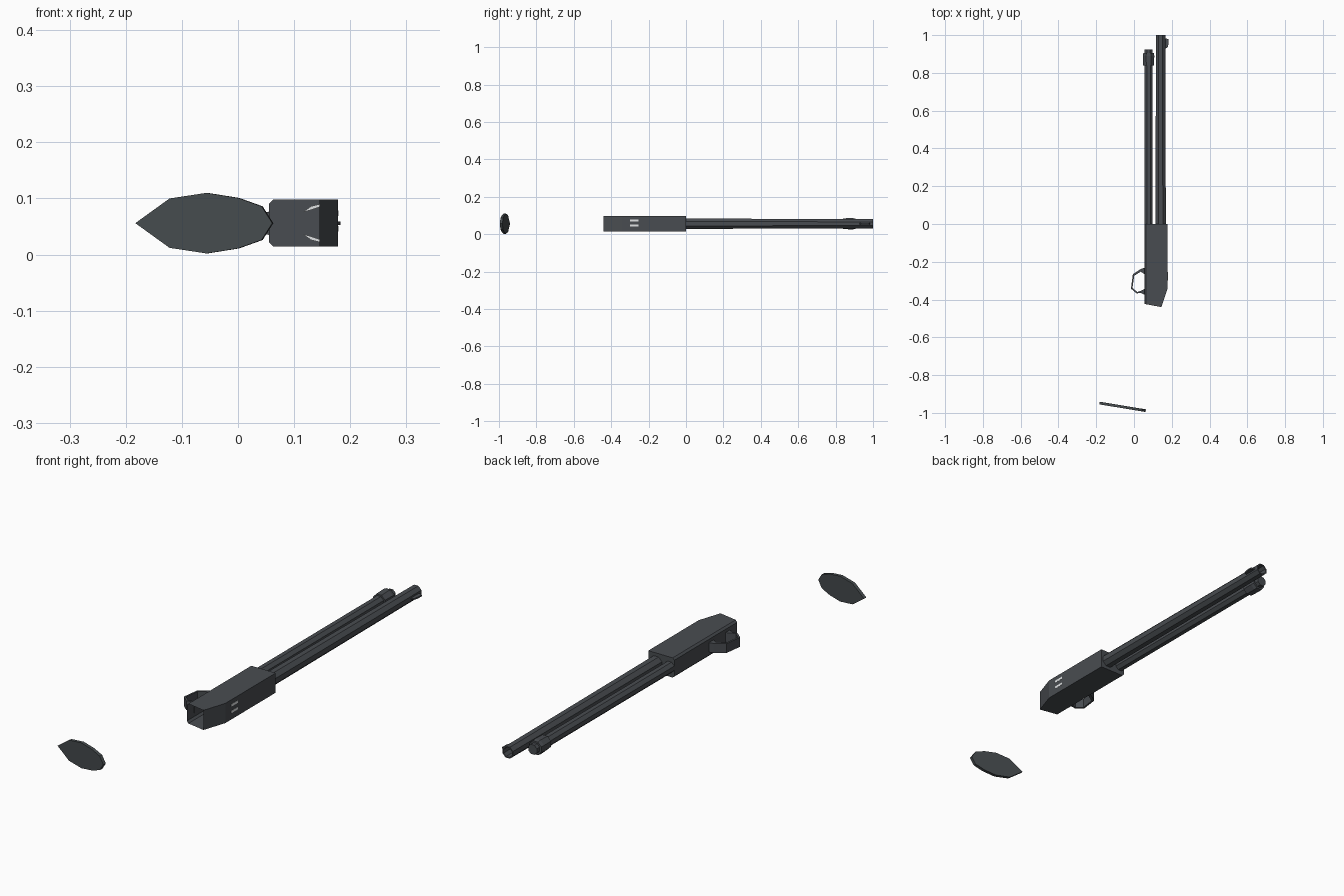
import bpy, bmesh, math
from mathutils import Vector

if "Cube" in bpy.data.objects:
    bpy.data.objects.remove(bpy.data.objects["Cube"])

ZC = 0.056  # mid height of the gun lying on its side


def material(name, rgb):
    m = bpy.data.materials.new(name)
    m.diffuse_color = (*rgb, 1)
    m.use_nodes = True
    m.node_tree.nodes["Principled BSDF"].inputs["Base Color"].default_value = m.diffuse_color
    return m


STEEL = material("gunmetal", (0.066, 0.073, 0.082))
RUBBER = material("dark rubber", (0.060, 0.070, 0.075))
LIGHT = material("pale metal", (0.75, 0.77, 0.78))


def finish(name, bm, mat):
    bmesh.ops.recalc_face_normals(bm, faces=bm.faces)
    me = bpy.data.meshes.new(name)
    bm.to_mesh(me)
    bm.free()
    me.materials.append(mat)
    ob = bpy.data.objects.new(name, me)
    bpy.context.collection.objects.link(ob)
    return ob


def prism(name, pts, direction, mat):
    """Extrude a closed outline of 3D points along a direction."""
    bm = bmesh.new()
    f = bm.faces.new([bm.verts.new(p) for p in pts])
    r = bmesh.ops.extrude_face_region(bm, geom=[f])
    bmesh.ops.translate(bm, vec=Vector(direction),
                        verts=[v for v in r["geom"] if isinstance(v, bmesh.types.BMVert)])
    return finish(name, bm, mat)


def lathe(name, x, rings, mat, sides=8):
    """Tube along y from (y, radius) rings; radius 0 closes the end."""
    bm = bmesh.new()
    loops = []
    for y, r in rings:
        loops.append([bm.verts.new((x + r * math.cos(a), y, ZC + r * math.sin(a)))
                      for a in (math.tau * (i + 0.5) / sides for i in range(sides))])
    for a, b in zip(loops, loops[1:]):
        for i in range(sides):
            j = (i + 1) % sides
            bm.faces.new((a[i], a[j], b[j], b[i]))
    bmesh.ops.remove_doubles(bm, verts=bm.verts, dist=1e-5)
    return finish(name, bm, mat)


# Receiver: side outline extruded sideways, edges eased, rear left open
outline = [(0.055, 0.0), (0.178, 0.0), (0.178, -0.34), (0.145, -0.44), (0.055, -0.423)]
receiver = prism("receiver", [(x, y, 0.014) for x, y in outline], (0, 0, 0.084), STEEL)
bm = bmesh.new()
bm.from_mesh(receiver.data)
long_edges = [e for e in bm.edges
              if all(abs(v.co.x - 0.055) < 1e-4 for v in e.verts)
              and abs(e.verts[0].co.y - e.verts[1].co.y) > 0.1]
bmesh.ops.bevel(bm, geom=long_edges, offset=0.008, segments=1, affect='EDGES')
bm.normal_update()
rear = [f for f in bm.faces if f.normal.y < -0.8]
bmesh.ops.delete(bm, geom=rear, context='FACES')
bm.to_mesh(receiver.data)
bm.free()

# Loading port slits, and the pale guides behind them
for s, tag in ((1, "upper"), (-1, "lower")):
    z = ZC + 0.004 + s * 0.014
    prism(tag + "_port_slit",
          [(0.1745, -0.30, z - 0.005), (0.1745, -0.255, z - 0.005),
           (0.1745, -0.255, z + 0.005), (0.1745, -0.30, z + 0.005)], (0.0045, 0, 0), LIGHT)
    prism(tag + "_port_guide",
          [(0.115, -0.26, ZC + s * 0.019), (0.130, -0.26, ZC + s * 0.030),
           (0.146, -0.26, ZC + s * 0.034), (0.146, -0.26, ZC + s * 0.029),
           (0.128, -0.26, ZC + s * 0.023)], (0, -0.02, 0), LIGHT)

# Barrel with hollow muzzle, rib strip and front sight
lathe("barrel", 0.141, [(0, 0.030), (0.99, 0.0265), (1.0, 0.0265), (1.0, 0.021),
                        (0.80, 0.021), (0.80, 0)], STEEL)
prism("front_sight", [(0.160, 0.925, ZC - 0.003), (0.178, 0.935, ZC - 0.003),
                      (0.183, 0.955, ZC - 0.003), (0.183, 0.978, ZC - 0.003),
                      (0.160, 0.985, ZC - 0.003)], (0, 0, 0.006), STEEL)

# Magazine tube and its cap
lathe("magazine_tube", 0.077, [(0, 0.024), (0.86, 0.024)], STEEL)
lathe("magazine_cap", 0.077, [(0.84, 0), (0.84, 0.031), (0.89, 0.033), (0.905, 0.030),
                              (0.905, 0.022), (0.924, 0.022), (0.924, 0)], STEEL)

# Trigger guard: thin strap between inner and outer path
outer = [(0.056, -0.232), (0.036, -0.238), (-0.006, -0.266), (-0.016, -0.342),
         (0.014, -0.368), (0.034, -0.364), (0.056, -0.374)]
inner = [(0.056, -0.266), (0.036, -0.252), (0.001, -0.274), (-0.008, -0.338),
         (0.017, -0.360), (0.036, -0.354), (0.056, -0.344)]
prism("trigger_guard", [(x, y, ZC - 0.02) for x, y in outer + inner[::-1]], (0, 0, 0.04), STEEL)

# Butt plate: leaf outline mirrored about mid height, tilted slightly
half = [(-0.122, 0.044), (-0.056, 0.054), (0.0, 0.045), (0.042, 0.030)]
leaf = [(-0.183, 0)] + half + [(0.061, 0)] + [(x, -z) for x, z in half[::-1]]
prism("butt_plate", [(x, -0.955 - 0.165 * (x + 0.183), ZC + z) for x, z in leaf],
      (0.002, 0.014, 0), RUBBER)
